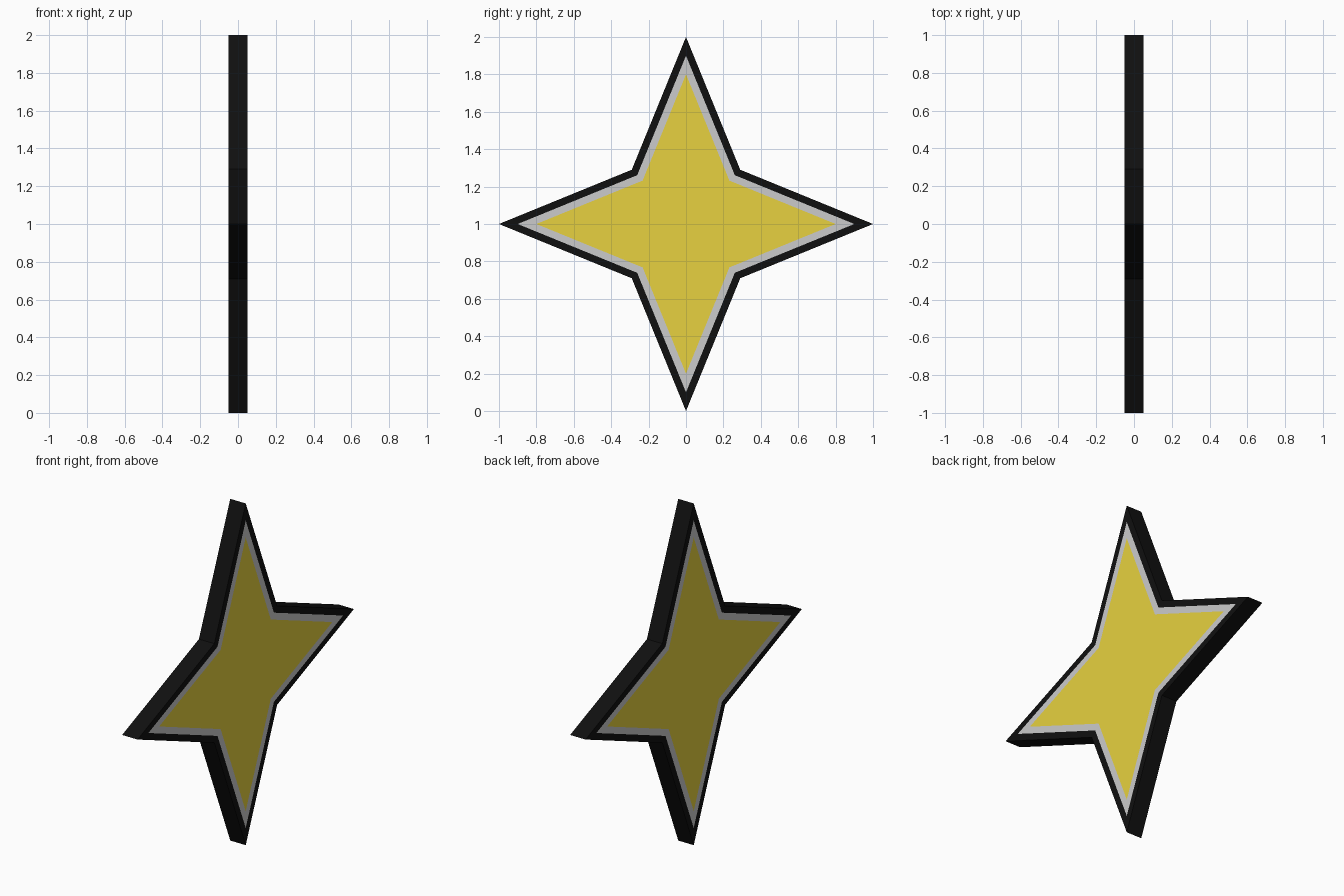
import bpy, bmesh, math

if "Cube" in bpy.data.objects:
    bpy.data.objects.remove(bpy.data.objects["Cube"])

HALF = 0.05            # half thickness along x
NOTCH = 0.29 * math.sqrt(2)   # radius of the inner corners
CENTRE_Z = 1.0


def material(name, rgb):
    m = bpy.data.materials.new(name)
    m.diffuse_color = (*rgb, 1)
    m.use_nodes = True
    m.node_tree.nodes["Principled BSDF"].inputs["Base Color"].default_value = m.diffuse_color
    return m


def star_loop(bm, x, scale):
    """Four-pointed star outline in the plane at x."""
    loop = []
    for i in range(8):
        r = scale * (1.0 if i % 2 == 0 else NOTCH)
        a = i * math.pi / 4
        loop.append(bm.verts.new((x, r * math.cos(a), CENTRE_Z + r * math.sin(a))))
    return loop


def bridge(bm, a, b):
    for i in range(8):
        j = (i + 1) % 8
        bm.faces.new((a[i], a[j], b[j], b[i]))


def star_part(name, mat, outer, inner=None, walls=False):
    """Matching flat faces on both sides; a band if inner is given."""
    bm = bmesh.new()
    rims = []
    for x in (HALF, -HALF):
        edge = star_loop(bm, x, outer)
        rims.append(edge)
        if inner:
            bridge(bm, edge, star_loop(bm, x, inner))
        else:
            bm.faces.new(edge)
    if walls:
        bridge(bm, rims[0], rims[1])
    bm.normal_update()
    # Point side faces outward along x, and walls away from the star's core
    for f in bm.faces:
        c = f.calc_center_median()
        if abs(f.normal.x) > 0.5:
            flip = f.normal.x * c.x < 0
        else:
            flip = f.normal.y * c.y + f.normal.z * (c.z - CENTRE_Z) < 0
        if flip:
            f.normal_flip()
    me = bpy.data.meshes.new(name)
    bm.to_mesh(me)
    bm.free()
    ob = bpy.data.objects.new(name, me)
    bpy.context.collection.objects.link(ob)
    me.materials.append(mat)
    return ob


# Black border with the outer walls
star_part("border", material("black", (0.005, 0.005, 0.005)), 1.0, 0.9, walls=True)
# Grey trim band
star_part("trim", material("silver", (0.6, 0.6, 0.6)), 0.9, 0.8)
# Gold centre
star_part("star_face", material("gold", (0.8, 0.64, 0.05)), 0.8)
